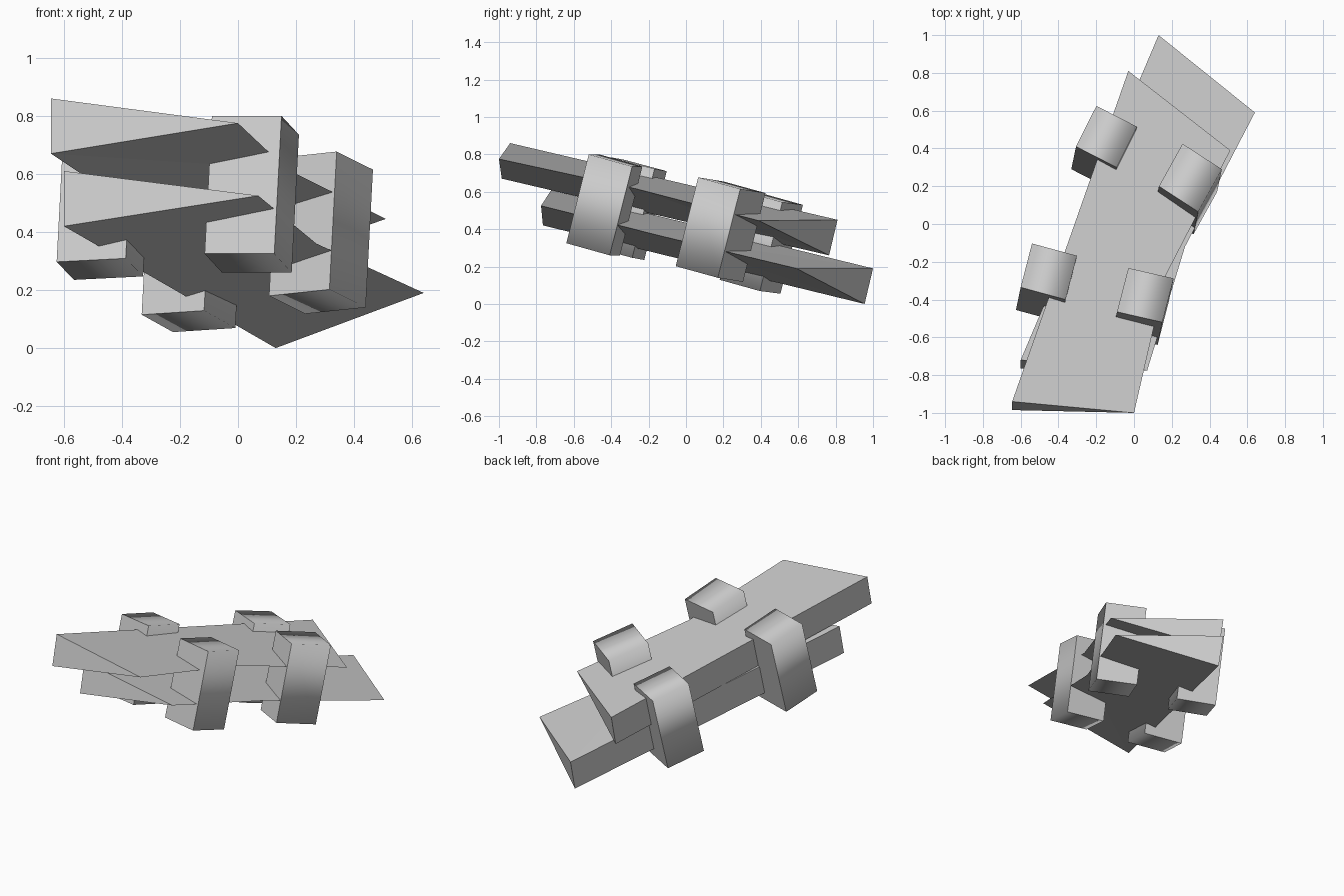
import bpy
from mathutils import Vector

if "Cube" in bpy.data.objects:
    bpy.data.objects.remove(bpy.data.objects["Cube"])


def make_mesh(name, verts, faces):
    mesh = bpy.data.meshes.new(name)
    mesh.from_pydata([tuple(v) for v in verts], [], faces)
    mesh.update()
    obj = bpy.data.objects.new(name, mesh)
    bpy.context.collection.objects.link(obj)
    return obj


def plank(name, front_left, front_right, waist, back_right, back_left, drop):
    """Wedge plank: thick left edge, sharp right edge pinched at the waist."""
    top = [Vector(p) for p in (front_left, front_right, waist, back_right, back_left)]
    low = [top[0] + Vector(drop), top[4] + Vector(drop)]
    faces = [(0, 1, 2, 4), (2, 3, 4),      # top
             (5, 2, 1), (5, 6, 2), (6, 3, 2),  # underside
             (0, 5, 1), (4, 3, 6),         # ends
             (0, 4, 6, 5)]                 # thick left side
    return make_mesh(name, top + low, faces)


def block(name, corner, width, depth, height):
    """Tilted block that the planks pass through; corner is its front left top."""
    c, w, d, h = (Vector(v) for v in (corner, width, depth, height))
    verts = [c, c + w, c + w + d, c + d]
    verts += [v + h for v in verts]
    faces = [(0, 1, 2, 3), (7, 6, 5, 4), (0, 4, 5, 1),
             (1, 5, 6, 2), (2, 6, 7, 3), (3, 7, 4, 0)]
    obj = make_mesh(name, verts, faces)
    # Shading rolls round the long sides, front and back rims stay sharp
    for poly in obj.data.polygons:
        poly.use_smooth = True
    rolling = {(0, 3), (1, 2), (4, 7), (5, 6)}
    for edge in obj.data.edges:
        edge.use_edge_sharp = tuple(sorted(edge.vertices)) not in rolling
    return obj


# Two stacked planks, the lower one slid backwards
plank("upper_plank", (-0.645, -0.94, 0.86), (0, -1, 0.775), (0.168, -0.272, 0.617),
      (0.51, 0.39, 0.445), (-0.03, 0.81, 0.45), (0, -0.045, -0.19))
plank("lower_plank", (-0.60, -0.72, 0.61), (0.07, -0.775, 0.525), (0.27, -0.12, 0.36),
      (0.64, 0.59, 0.19), (0.13, 1.0, 0.19), (0, -0.045, -0.19))

# Four blocks along the edges
down = (-0.025, -0.12, -0.475)
for name, corner, width, depth in (
        ("front_right_block", (-0.09, -0.465, 0.80), (0.24, -0.055, 0), (0.06, 0.232, -0.065)),
        ("front_left_block", (-0.60, -0.335, 0.772), (0.238, -0.065, 0.012), (0.06, 0.232, -0.062)),
        ("back_right_block", (0.132, 0.20, 0.655), (0.208, -0.135, 0.022), (0.125, 0.225, -0.062)),
        ("back_left_block", (-0.307, 0.41, 0.59), (0.215, -0.11, 0.014), (0.108, 0.215, -0.06))):
    block(name, corner, width, depth, down)
